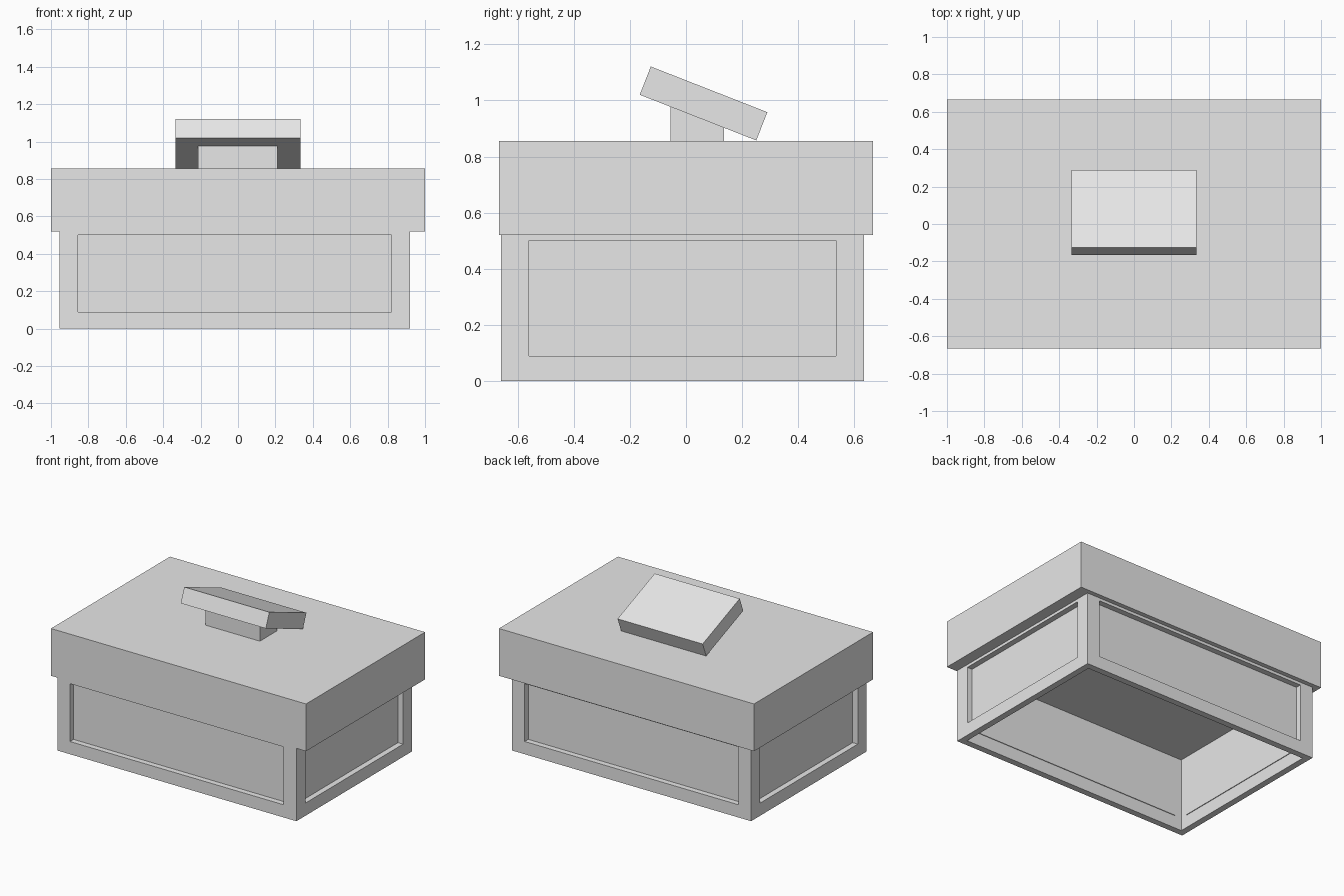
import bpy, bmesh
from mathutils import Matrix, Vector
from math import radians

if "Cube" in bpy.data.objects:
    bpy.data.objects.remove(bpy.data.objects["Cube"], do_unlink=True)

# One plain grey for the whole model
GREY = (0.8, 0.8, 0.8, 1.0)
grey = bpy.data.materials.new("light_grey")
grey.diffuse_color = GREY
grey.use_nodes = True
grey.node_tree.nodes["Principled BSDF"].inputs["Base Color"].default_value = GREY


def add_object(name, bm):
    mesh = bpy.data.meshes.new(name)
    bm.to_mesh(mesh)
    bm.free()
    mesh.materials.append(grey)
    obj = bpy.data.objects.new(name, mesh)
    bpy.context.collection.objects.link(obj)
    return obj


def cube(size):
    bm = bmesh.new()
    bmesh.ops.create_cube(bm, size=1, matrix=Matrix.Diagonal((*size, 1)))
    return bm


def box(name, size, center, tilt=0):
    obj = add_object(name, cube(size))
    obj.location = center
    obj.rotation_euler.x = radians(tilt)
    return obj


WALL, RECESS, PANEL = 0.045, 0.04, 0.01
MARGIN, SILL, HEAD = 0.1, 0.09, 0.5
BODY = Vector((1.875, 1.295, 0.52))
CX, CY = -0.0175, -0.0125

# Body frame: open box with a rectangular opening in each wall
bm = cube(BODY)
bmesh.ops.translate(bm, verts=bm.verts, vec=(0, 0, BODY.z / 2))
caps = [f for f in bm.faces if abs(f.normal.z) > 0.5]
bmesh.ops.delete(bm, geom=caps, context='FACES_ONLY')
walls = bm.faces[:]
bmesh.ops.inset_individual(bm, faces=walls, thickness=MARGIN, use_even_offset=True)
for face in walls:
    for v in face.verts:
        v.co.z = HEAD if v.co.z > BODY.z / 2 else SILL
bmesh.ops.delete(bm, geom=walls, context='FACES')
frame = add_object("body_frame", bm)
frame.location = (CX, CY, 0)
solid = frame.modifiers.new("wall_thickness", 'SOLIDIFY')
solid.thickness = WALL
solid.offset = -1
solid.use_even_offset = True

# Thin recessed panels filling the openings
height, mid = HEAD - SILL, (HEAD + SILL) / 2
dx = BODY.x / 2 - RECESS - PANEL / 2
dy = BODY.y / 2 - RECESS - PANEL / 2
for name, s in (("front", -1), ("back", 1)):
    box(name + "_panel", (BODY.x - 2 * MARGIN, PANEL, height), (CX, CY + s * dy, mid))
for name, s in (("right", -1), ("left", 1)):
    box(name + "_panel", (PANEL, BODY.y - 2 * MARGIN, height), (CX + s * dx, CY, mid))

# Overhanging slab lid
box("lid", (2, 1.333, 0.335), (0, 0, 0.6875))

# Handle: short post carrying a tilted plate
box("handle_post", (0.425, 0.19, 0.14), (-0.0025, 0.04, 0.92))
box("handle_plate", (0.667, 0.446, 0.108), (0, 0.0625, 0.989), tilt=-21.4)
